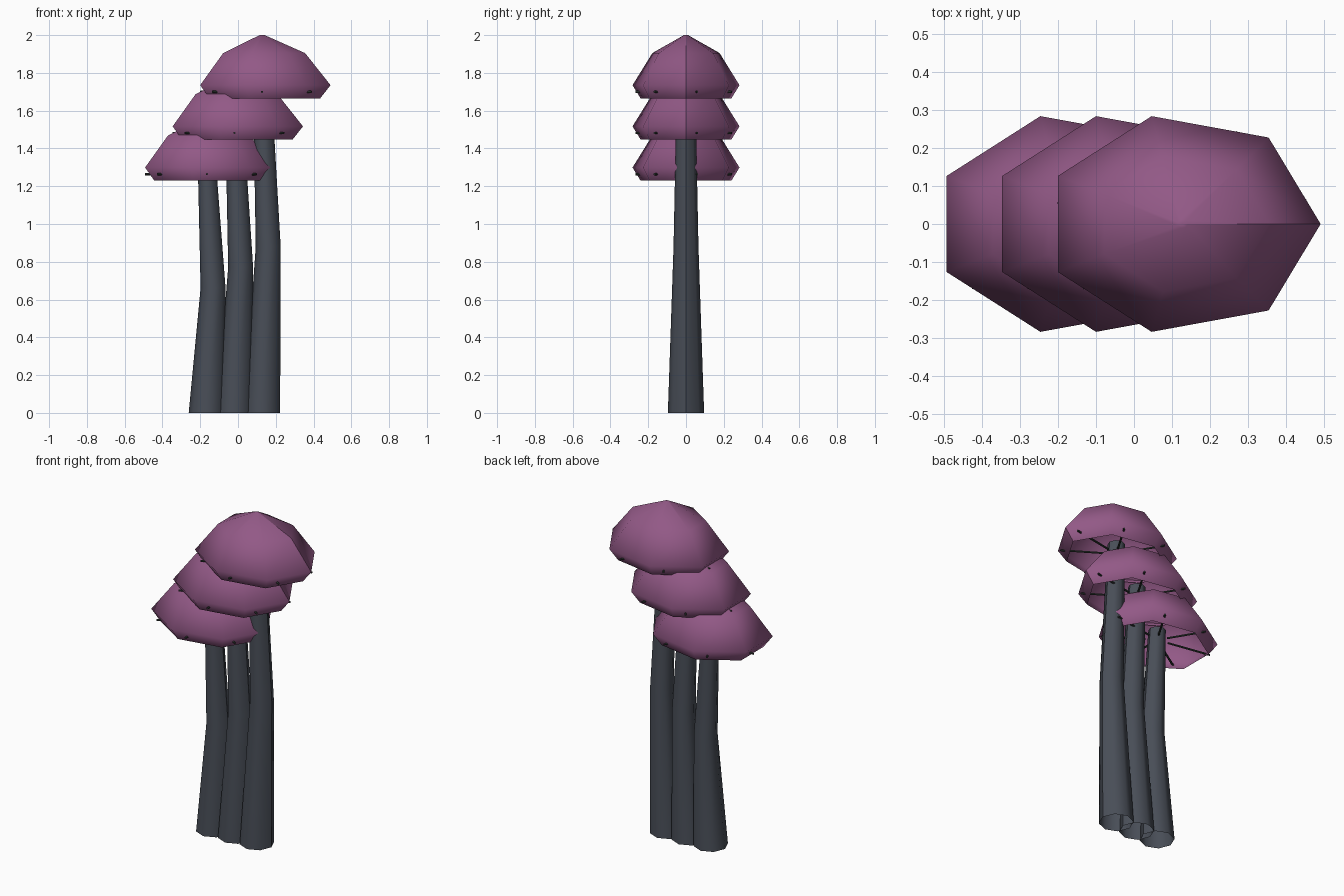
import bpy, math
from mathutils import Vector

if "Cube" in bpy.data.objects:
    bpy.data.objects.remove(bpy.data.objects["Cube"])


def material(name, rgb):
    m = bpy.data.materials.new(name)
    m.diffuse_color = (*rgb, 1)
    m.use_nodes = True
    m.node_tree.nodes["Principled BSDF"].inputs["Base Color"].default_value = m.diffuse_color
    return m


purple = material("cap_purple", (0.29, 0.10, 0.24))
slate = material("stem_slate", (0.065, 0.075, 0.095))
dark = material("gill_dark", (0.04, 0.05, 0.045))


def lathe(name, rings, sides, mat, y_scale=1.0):
    """Skin of rings (centre x, z, radius), with an open seam facing +x."""
    verts, faces = [], []
    n = sides + 1
    for cx, z, r in rings:
        for i in range(n):
            a = math.tau * i / sides
            verts.append((cx + r * math.cos(a), r * y_scale * math.sin(a), z))
    for j in range(len(rings) - 1):
        for i in range(sides):
            a, b = j * n + i, (j + 1) * n + i
            faces.append((a, a + 1, b + 1, b))
    me = bpy.data.meshes.new(name)
    me.from_pydata(verts, [], faces)
    me.materials.append(mat)
    me.shade_smooth()
    ob = bpy.data.objects.new(name, me)
    bpy.context.collection.objects.link(ob)
    return ob


def rod(name, p, q, r, mat):
    p, q = Vector(p), Vector(q)
    bpy.ops.mesh.primitive_cylinder_add(vertices=6, radius=r, depth=(q - p).length,
                                        location=(p + q) / 2)
    ob = bpy.context.object
    ob.name = name
    ob.rotation_euler = (q - p).to_track_quat('Z', 'Y').to_euler()
    ob.data.materials.append(mat)


SQUASH = 0.8
for k, label in enumerate(("low", "middle", "tall")):
    x = -0.165 + 0.146 * k
    dz = -0.218 * (2 - k)
    top = 1.76 + dz

    # bent, tapering stem, open at the foot
    lathe(label + "_stem", [(x, 0, 0.096), (x + 0.033, top / 2, 0.066), (x, top, 0.048)],
          8, slate)

    # seven-sided hollow cap
    profile = [(1.665, 0.308), (1.735, 0.363), (1.905, 0.228), (2.0, 0.014), (2.0, 0.0005)]
    lathe(label + "_cap", [(x, z + dz, r) for z, r in profile], 7, purple, SQUASH)

    # thin gill ribs under the cap, tips just piercing the rim
    for i in range(7):
        a = math.tau * (i + 0.25) / 7
        c, s = math.cos(a), math.sin(a) * SQUASH
        rod(f"{label}_gill_{i}", (x + 0.07 * c, 0.07 * s, 1.70 + dz),
            (x + 0.335 * c, 0.335 * s, 1.70 + dz), 0.006, dark)
